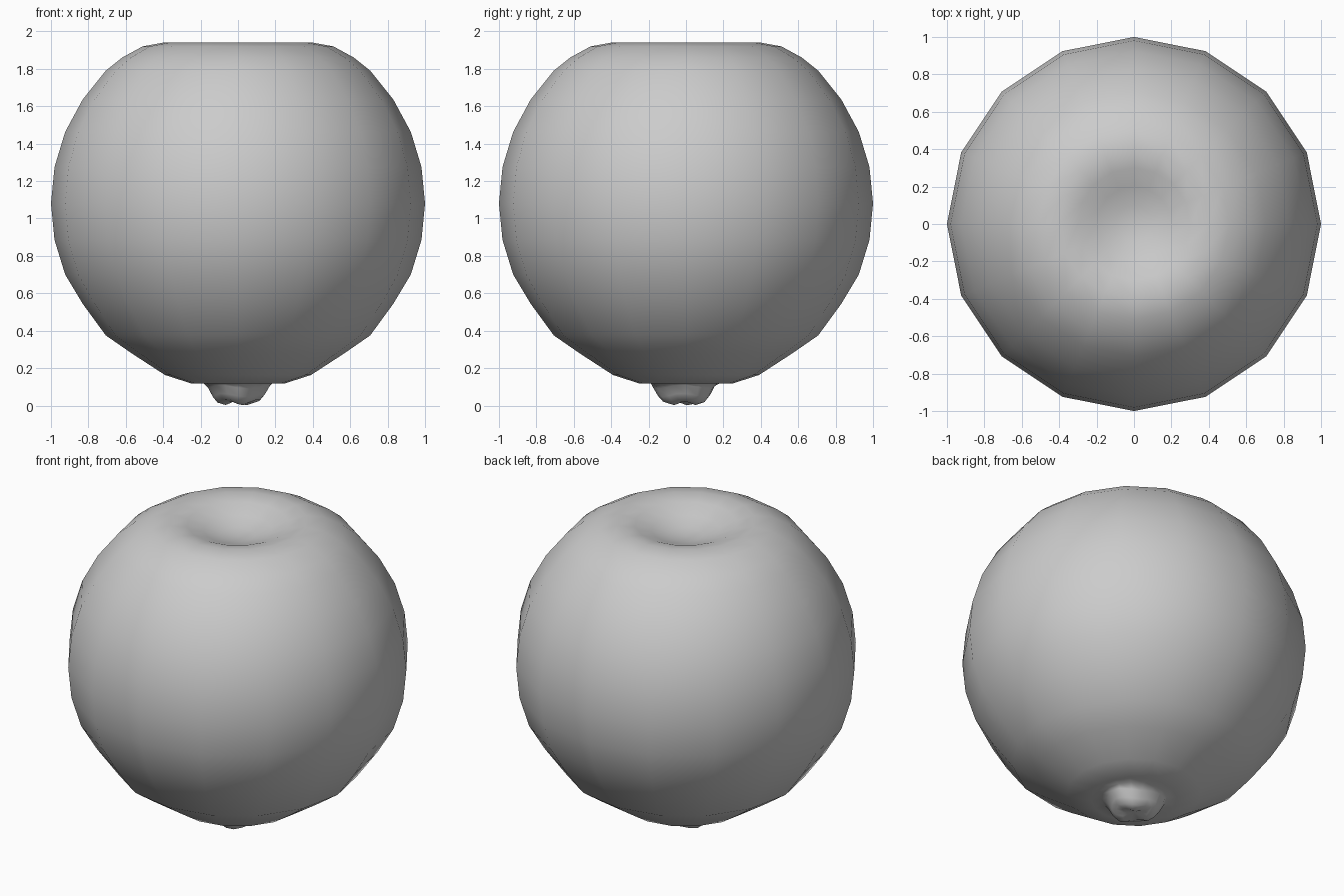
import bpy, bmesh
from math import sin, cos, pi

if "Cube" in bpy.data.objects:
    bpy.data.objects.remove(bpy.data.objects["Cube"])

SIDES = 16
# (radius, height) profile from the dimple at the crown to the lumpy navel below
crown = 1.84
body = [(0.10, 1.85), (0.20, 1.88), (0.30, 1.92), (0.40, 1.94), (0.51, 1.92),
        (0.62, 1.86), (0.707, 1.79), (0.831, 1.635), (0.924, 1.463),
        (0.981, 1.275), (1.0, 1.08), (0.981, 0.885), (0.924, 0.70),
        (0.831, 0.545), (0.707, 0.375), (0.57, 0.28), (0.39, 0.163),
        (0.25, 0.118), (0.19, 0.125)]
navel = [(0.165, 0.10), (0.14, 0.055), (0.115, 0.025), (0.07, 0.012)]

bm = bmesh.new()
rings = []
for i, (r, z) in enumerate(body + navel):
    ring = []
    for k in range(SIDES):
        a = 2 * pi * k / SIDES
        rr, zz = r, z
        if i >= len(body):  # uneven lobes on the navel
            rr *= 1 + 0.08 * sin(3 * a + 0.6)
            zz += 0.010 * sin(3 * a + 2)
        ring.append(bm.verts.new((rr * cos(a), rr * sin(a), max(zz, 0.0))))
    rings.append(ring)

# skin between rings, then close both poles
for a, b in zip(rings, rings[1:]):
    for k in range(SIDES):
        n = (k + 1) % SIDES
        bm.faces.new((a[k], b[k], b[n], a[n]))
for ring, z in ((rings[0], crown), (rings[-1], 0.03)):
    pole = bm.verts.new((0, 0, z))
    for k in range(SIDES):
        bm.faces.new((ring[k], ring[(k + 1) % SIDES], pole))
bmesh.ops.recalc_face_normals(bm, faces=bm.faces)
for f in bm.faces:
    f.smooth = True

mesh = bpy.data.meshes.new("fruit")
bm.to_mesh(mesh)
bm.free()
bpy.context.collection.objects.link(bpy.data.objects.new("fruit", mesh))
